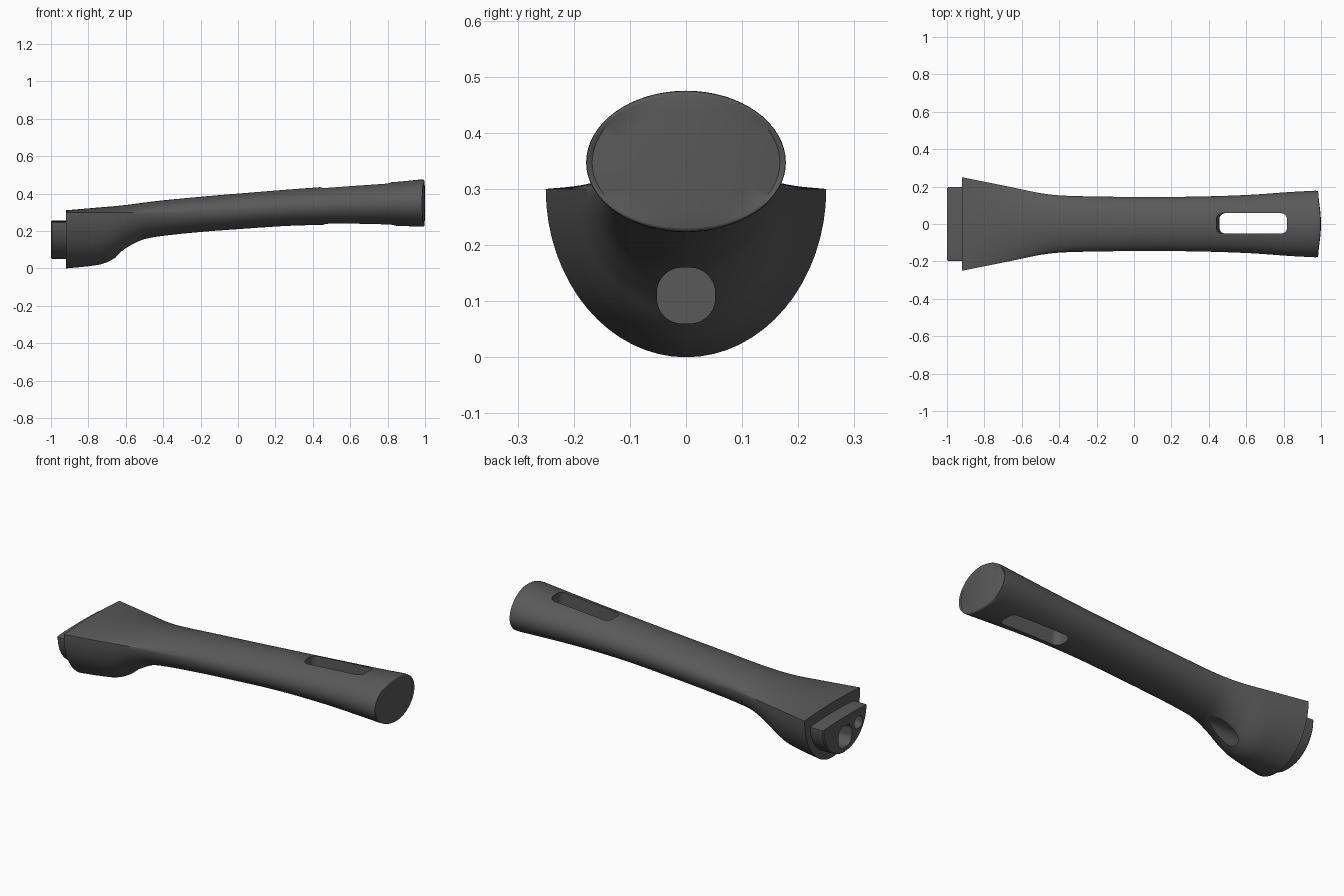
import bpy, bmesh, math
from mathutils import Matrix, Vector

cube = bpy.data.objects.get("Cube")
if cube:
    bpy.data.objects.remove(cube)

grey = bpy.data.materials.new("dark_grey")
grey.use_nodes = True
GREY = (0.1, 0.1, 0.1, 1)
grey.diffuse_color = GREY
grey.node_tree.nodes["Principled BSDF"].inputs["Base Color"].default_value = GREY

SIDES = 64


def make_object(name, bm):
    bmesh.ops.recalc_face_normals(bm, faces=bm.faces)
    mesh = bpy.data.meshes.new(name)
    bm.to_mesh(mesh)
    bm.free()
    mesh.materials.append(grey)
    obj = bpy.data.objects.new(name, mesh)
    bpy.context.collection.objects.link(obj)
    return obj


def loft(name, rings):
    bm = bmesh.new()
    loops = [[bm.verts.new(p) for p in ring] for ring in rings]
    for a, b in zip(loops, loops[1:]):
        for i in range(len(a)):
            j = (i + 1) % len(a)
            bm.faces.new((a[i], a[j], b[j], b[i]))
    bm.faces.new(loops[0])
    bm.faces.new(loops[-1])
    return make_object(name, bm)


def section(x, width, low, mid, top, power, scale=1, dome=0):
    # Half ellipse below the widest line, crown above it
    ring = []
    for i in range(SIDES):
        a = math.tau * i / SIDES
        y, s = width * math.cos(a), math.sin(a)
        if s >= 0:
            z = (top - mid) * abs(s) ** (2 * power)
        else:
            z = (mid - low) * s
        y *= scale
        ring.append(Vector((x - dome * (y / width) ** 2, y, mid + z * scale)))
    return ring


def smooth_rows(rows, steps):
    # Cubic interpolation with slopes from neighbouring rows
    def slope(i, k):
        a, b = rows[max(i - 1, 0)], rows[min(i + 1, len(rows) - 1)]
        return (b[k] - a[k]) / (b[0] - a[0])
    out = []
    for i in range(len(rows) - 1):
        p, q = rows[i], rows[i + 1]
        d = q[0] - p[0]
        for n in range(steps):
            t = n / steps
            row = [p[0] + d * t]
            for k in range(1, len(p)):
                u = 1 - t
                row.append(p[k] * u * u * (1 + 2 * t) + q[k] * t * t * (3 - 2 * t)
                           + d * t * u * (slope(i, k) * u - slope(i + 1, k) * t))
            out.append(row)
    return out + [list(rows[-1])]


def rounded_prism(name, half_u, half_v, radius, length, matrix):
    # Rounded rectangle extruded along its local z
    pts = []
    for q, (su, sv) in enumerate(((1, 1), (-1, 1), (-1, -1), (1, -1))):
        for n in range(9):
            a = math.pi / 2 * (q + n / 8)
            pts.append((su * (half_u - radius) + radius * math.cos(a),
                        sv * (half_v - radius) + radius * math.sin(a)))
    rings = [[matrix @ Vector((u, v, z)) for u, v in pts]
             for z in (-length / 2, length / 2)]
    return loft(name, rings)


def cut(target, cutter):
    mod = target.modifiers.new("cut", "BOOLEAN")
    mod.operation, mod.solver, mod.object = "DIFFERENCE", "EXACT", cutter
    bpy.context.view_layer.objects.active = target
    bpy.ops.object.modifier_apply(modifier=mod.name)
    bpy.data.objects.remove(cutter)


# Handle: x, half width, bottom, widest height, top, crown power
rows = [
    (-.92, .25, 0, .3, .311, 1),
    (-.8, .226, .012, .3, .321, 1),
    (-.72, .21, .026, .3, .328, .95),
    (-.66, .198, .055, .3, .333, .9),
    (-.6, .185, .1, .3, .339, .85),
    (-.5, .165, .155, .3, .352, .7),
    (-.4, .153, .174, .3, .364, .6),
    (-.2, .147, .195, .303, .383, .5),
    (0, .145, .21, .312, .4, .5),
    (.3, .146, .229, .327, .424, .5),
    (.6, .155, .233, .34, .446, .5),
    (.85, .172, .228, .346, .463, .5),
    (.97, .178, .223, .347, .475, .5),
]
rings = [section(*r) for r in smooth_rows(rows, 6)]

# Rounded edge and slightly domed end
end = rows[-1][1:]
for i in range(1, 5):
    a = math.pi / 2 * i / 4
    rings.append(section(.985 + .013 * math.sin(a), *end,
                         scale=1 - .06 * (1 - math.cos(a)), dome=.022 * i / 4))
for scale in (.7, .45, .2, .03):
    rings.append(section(1 - .002 * scale, *end, scale=scale, dome=.022))
handle = loft("handle", rings)

# Hanging slot, square to the sloping axis
slot_matrix = Matrix.Translation((.638, .003, .34)) @ Matrix.Rotation(-.08, 4, "Y")
cut(handle, rounded_prism("slot_cutter", .19, .055, .035, .6, slot_matrix))

# Screw recess under the head
along_x = Matrix.Rotation(math.pi / 2, 4, "Y")
cut(handle, rounded_prism("recess_cutter", .05, .052, .045, .34,
                          Matrix.Translation((-.63, 0, .11)) @ along_x))

# Mounting tongue with softened outer rim
tongue = loft("mounting_tongue", [
    section(x, .197 - inset, .05 + inset, .245, .255 - inset / 2, .6)
    for x, inset in ((-1, .006), (-.994, 0), (-.9, 0))])
for name, y, z, hu, hv in (("socket_cutter", 0, .14, .06, .06),
                           ("pin_cutter", -.12, .175, .034, .034)):
    place = Matrix.Translation((-1, y, z)) @ along_x
    cut(tongue, rounded_prism(name, hu, hv, min(hu, hv) * .75, .16, place))

# Smooth surfaces, crisp edges
for obj in (handle, tongue):
    bpy.ops.object.select_all(action="DESELECT")
    obj.select_set(True)
    bpy.context.view_layer.objects.active = obj
    bpy.ops.object.shade_smooth_by_angle(angle=math.radians(35))
